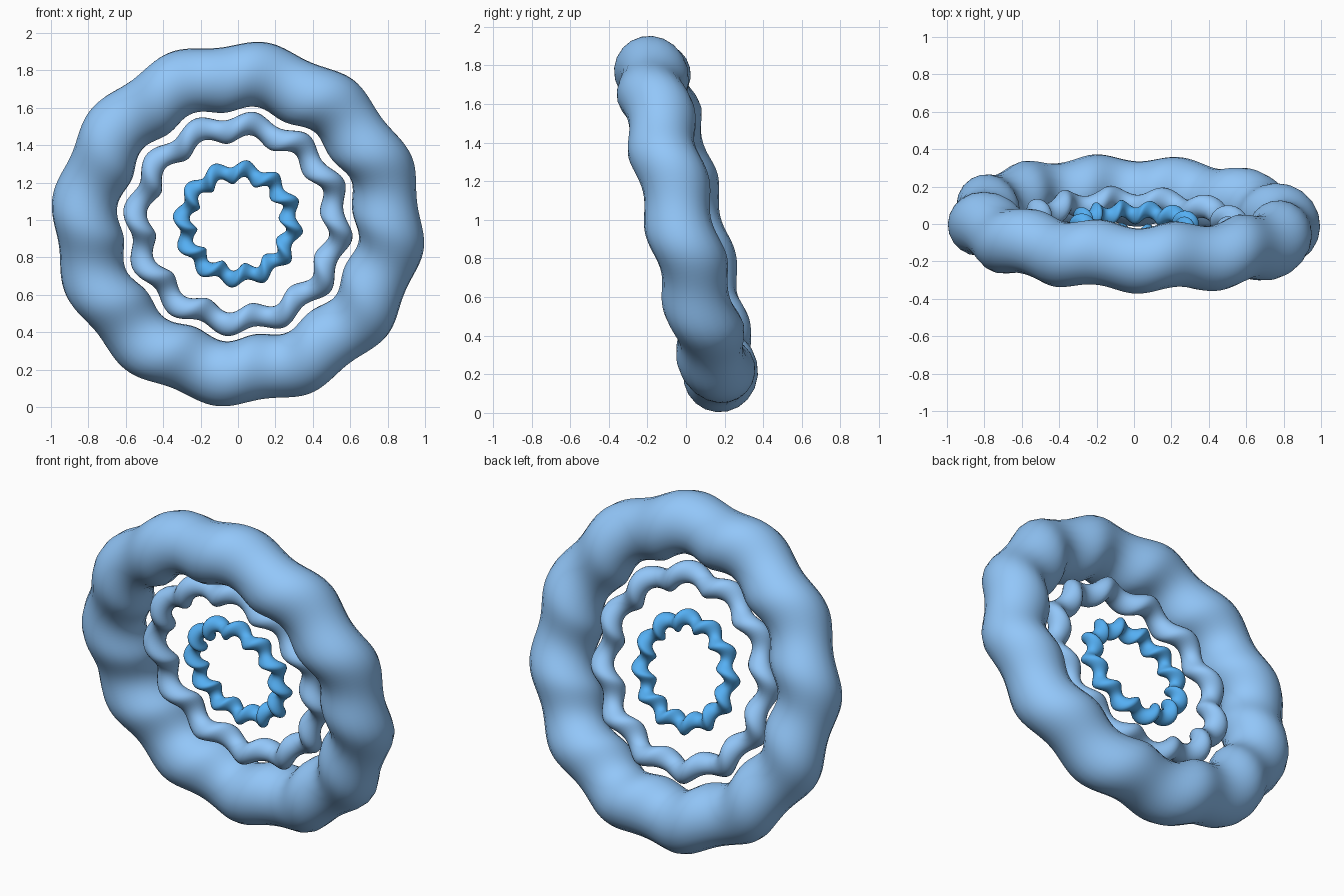
import bpy, bmesh, math

if "Cube" in bpy.data.objects:
    bpy.data.objects.remove(bpy.data.objects["Cube"])

TURNS = 12                      # waves around every ring
TILT = math.radians(12.8)       # top leans to the front
YAW = math.radians(-1.8)        # slight turn to the right
STEPS, SIDES = 240, 20


def material(name, rgb):
    m = bpy.data.materials.new(name)
    m.diffuse_color = (*rgb, 1)
    m.use_nodes = True
    m.node_tree.nodes["Principled BSDF"].inputs["Base Color"].default_value = m.diffuse_color
    return m


def coiled_ring(name, radius, coil, tube, phase, mat):
    """Ring whose round section, kept in the radial plane, circles around its centre line."""
    bm = bmesh.new()
    loops = []
    for i in range(STEPS):
        t = 2 * math.pi * i / STEPS
        a = TURNS * (t + math.radians(phase))
        loop = []
        for j in range(SIDES):
            b = 2 * math.pi * j / SIDES
            rho = radius + coil * math.cos(a) + tube * math.cos(b)
            y = -coil * math.sin(a) + tube * math.sin(b)
            loop.append(bm.verts.new((rho * math.cos(t), y, rho * math.sin(t))))
        loops.append(loop)
    for i in range(STEPS):
        p, q = loops[i], loops[(i + 1) % STEPS]
        for j in range(SIDES):
            k = (j + 1) % SIDES
            bm.faces.new((p[j], p[k], q[k], q[j])).smooth = True
    bmesh.ops.recalc_face_normals(bm, faces=bm.faces[:])
    me = bpy.data.meshes.new(name)
    bm.to_mesh(me)
    bm.free()
    me.materials.append(mat)
    ob = bpy.data.objects.new(name, me)
    bpy.context.collection.objects.link(ob)
    ob.rotation_euler = (TILT, 0, YAW)
    ob.location.z = 0.98
    return ob


pale = material("pale_blue", (0.29, 0.57, 0.95))
bright = material("bright_blue", (0.09, 0.43, 0.90))

# three nested rings
coiled_ring("outer_ring", 0.809, 0.018, 0.175, 8, pale)
coiled_ring("middle_ring", 0.53, 0.024, 0.063, 7.3, pale)
coiled_ring("inner_ring", 0.285, 0.020, 0.045, 7.3, bright)
